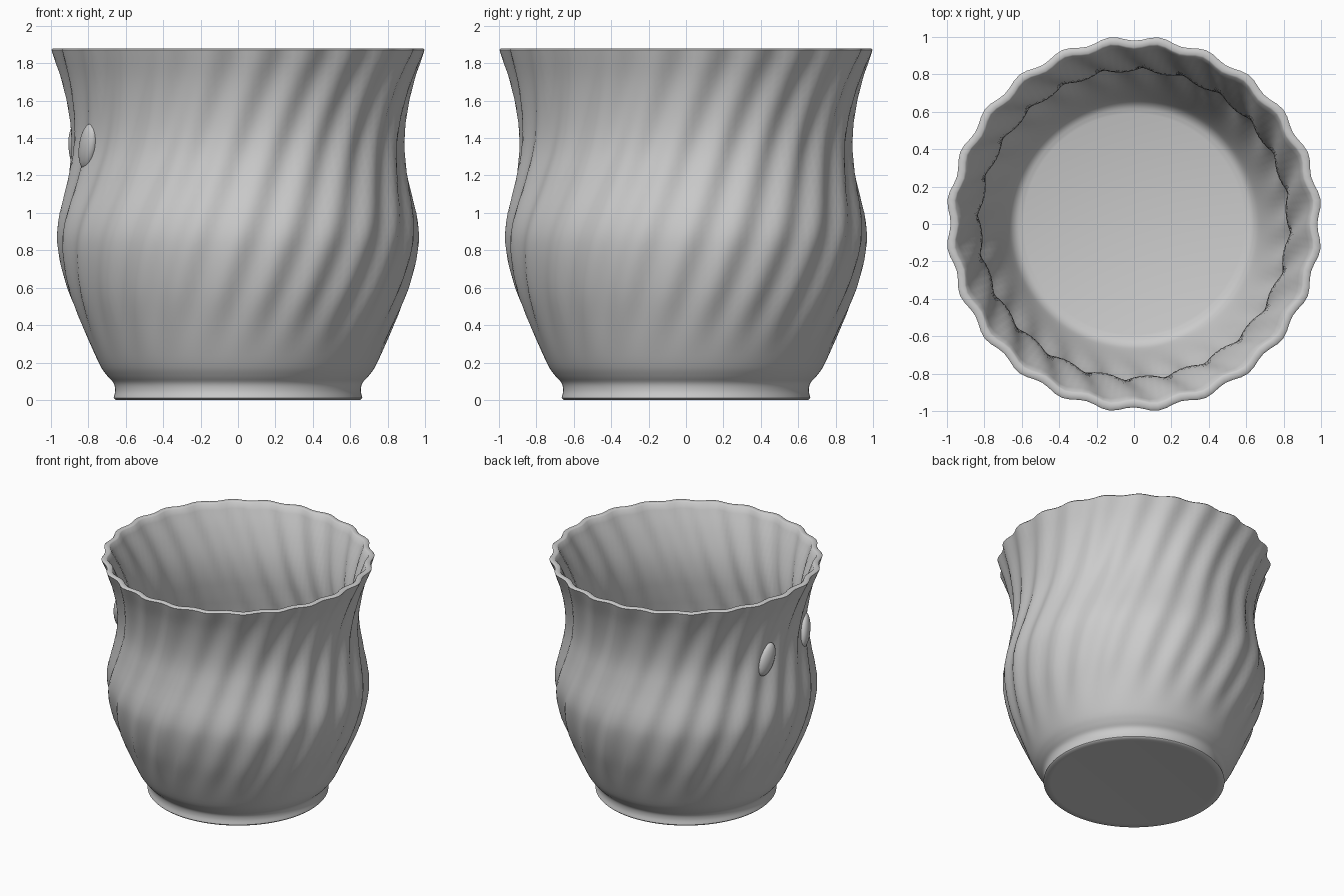
import bpy, bmesh
from math import sin, cos, pi, radians
from mathutils import Vector, Matrix

cube = bpy.data.objects.get("Cube")
if cube:
    bpy.data.objects.remove(cube, do_unlink=True)

grey = bpy.data.materials.new("grey clay")
grey.use_nodes = True
colour = (0.6, 0.6, 0.6, 1)
grey.diffuse_color = colour
grey.node_tree.nodes["Principled BSDF"].inputs["Base Color"].default_value = colour

FLUTES = 24
SEGMENTS = FLUTES * 6
HEIGHT = 1.88
TWIST = radians(22)      # flute twist per unit of height


def smooth_curve(points, steps=4):
    """Catmull-Rom curve through (radius, height) points."""
    p = [Vector(q) for q in points]
    p = [2 * p[0] - p[1]] + p + [2 * p[-1] - p[-2]]
    out = []
    for a, b, c, d in zip(p, p[1:], p[2:], p[3:]):
        for i in range(steps):
            t = i / steps
            out.append(0.5 * (2 * b + (c - a) * t + (2 * a - 5 * b + 4 * c - d) * t * t
                              + (3 * b - a - 3 * c + d) * t ** 3))
    return out + [p[-2]]


def flute_depth(z):
    """Flutes fade out toward the foot."""
    t = min(max((z - 0.2) / 0.4, 0), 1)
    return 0.013 * t * t * (3 - 2 * t)


def finish(name, bm, angle):
    bmesh.ops.recalc_face_normals(bm, faces=bm.faces)
    mesh = bpy.data.meshes.new(name)
    bm.to_mesh(mesh)
    bm.free()
    mesh.materials.append(grey)
    obj = bpy.data.objects.new(name, mesh)
    bpy.context.collection.objects.link(obj)
    bpy.ops.object.select_all(action='DESELECT')
    obj.select_set(True)
    bpy.context.view_layer.objects.active = obj
    bpy.ops.object.shade_smooth_by_angle(angle=radians(angle))
    return obj


# Wall profiles: outside from foot to rim, inside from rim to floor
outside = smooth_curve([
    (0.665, 0.01), (0.657, 0.05), (0.665, 0.09), (0.70, 0.13), (0.745, 0.2),
    (0.83, 0.4), (0.905, 0.6), (0.95, 0.8), (0.95, 0.95), (0.905, 1.17),
    (0.88, 1.35), (0.89, 1.52), (0.93, 1.7), (0.993, 1.872)])
inside = smooth_curve([
    (0.948, 1.874), (0.88, 1.7), (0.835, 1.52), (0.825, 1.35), (0.845, 1.17),
    (0.885, 0.9), (0.84, 0.6), (0.765, 0.4), (0.68, 0.2), (0.64, 0.14), (0.59, 0.12)])
profile = ([Vector((0.61, 0.003)), Vector((0.655, 0))] + outside
           + [Vector((0.985, HEIGHT)), Vector((0.957, HEIGHT))] + inside)

# Fluted pot: one closed shell with twisted ripples
bm = bmesh.new()
rings = []
for r, z in profile:
    ring = []
    for i in range(SEGMENTS):
        a = 2 * pi * i / SEGMENTS
        ripple = -cos(FLUTES * (a - TWIST * (z - HEIGHT)))
        rad = r + flute_depth(z) * ripple
        ring.append(bm.verts.new((rad * cos(a), rad * sin(a), z)))
    rings.append(ring)
for low, high in zip(rings, rings[1:]):
    for i in range(SEGMENTS):
        j = (i + 1) % SEGMENTS
        bm.faces.new((low[i], low[j], high[j], high[i]))
bm.faces.new(rings[0])       # underside
bm.faces.new(rings[-1])      # inner floor
finish("fluted_pot", bm, 50)

# Two small oval nubs on the side, leaning with the flutes
for name, degrees, z in (("back_nub", 167, 1.35), ("front_nub", 205, 1.355)):
    bm = bmesh.new()
    bmesh.ops.create_uvsphere(bm, u_segments=24, v_segments=12, radius=1)
    bm.transform(Matrix.Rotation(radians(degrees), 4, 'Z')
                 @ Matrix.Translation((0.885, 0, z))
                 @ Matrix.Rotation(radians(-22), 4, 'X')
                 @ Matrix.Diagonal((0.042, 0.07, 0.13, 1)))
    finish(name, bm, 50)
